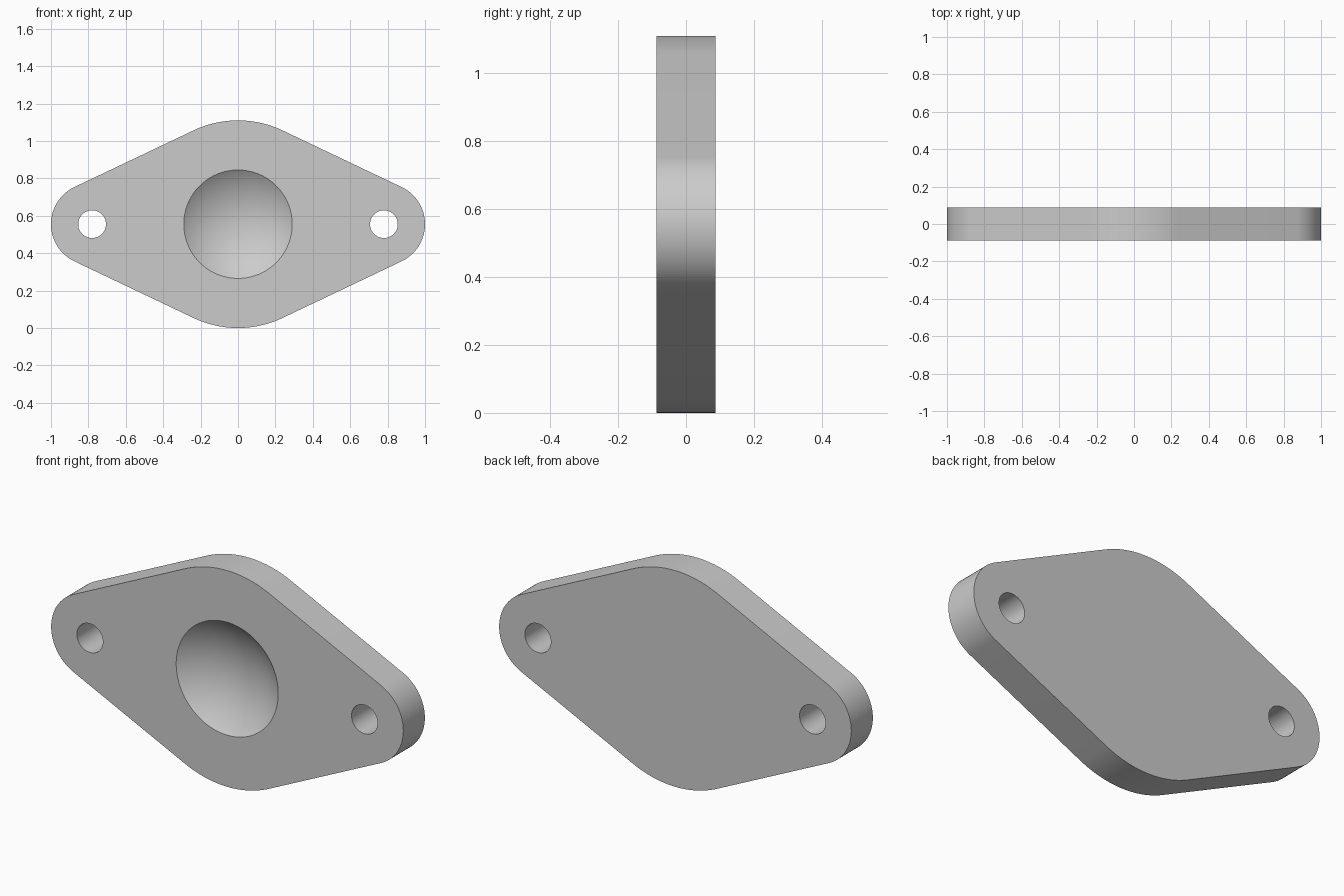
import bpy
import math

if "Cube" in bpy.data.objects:
    bpy.data.objects.remove(bpy.data.objects["Cube"], do_unlink=True)

THICK = 0.175
MID_R, END_R, END_X = 0.555, 0.22, 0.78
HOLE_R = 0.074
DISH_R, DISH_DEPTH = 0.29, 0.1

grey = bpy.data.materials.new("plain grey")
grey.use_nodes = True
colour = (0.6, 0.6, 0.6, 1)
grey.diffuse_color = colour
grey.node_tree.nodes["Principled BSDF"].inputs["Base Color"].default_value = colour


def arc(cx, radius, start, end, steps):
    """Points on an arc in the upright xz plane."""
    return [(cx + radius * math.cos(start + (end - start) * i / steps),
             MID_R + radius * math.sin(start + (end - start) * i / steps))
            for i in range(steps + 1)]


# Plate outline: a large middle arc and small end arcs joined by tangents
tilt = math.asin((MID_R - END_R) / END_X)
side = math.pi / 2 - tilt
outline = (arc(END_X, END_R, -side, side, 32)
           + arc(0, MID_R, side, math.pi - side, 24)
           + arc(-END_X, END_R, math.pi - side, math.pi + side, 32)
           + arc(0, MID_R, math.pi + side, 2 * math.pi - side, 24))
n = len(outline)
verts = [(x, y, z) for y in (-THICK / 2, THICK / 2) for x, z in outline]
faces = [tuple(range(n)), tuple(reversed(range(n, 2 * n)))]
faces += [(i, i + n, (i + 1) % n + n, (i + 1) % n) for i in range(n)]
mesh = bpy.data.meshes.new("flange_plate")
mesh.from_pydata(verts, [], faces)
mesh.materials.append(grey)
plate = bpy.data.objects.new("flange_plate", mesh)
bpy.context.collection.objects.link(plate)


def cut(name):
    """Subtract the active primitive from the plate."""
    cutter = bpy.context.object
    cutter.name = name
    cutter.hide_render = True
    cutter.data.materials.append(grey)
    bpy.context.view_layer.objects.active = plate
    mod = plate.modifiers.new(name, "BOOLEAN")
    mod.object = cutter
    mod.solver = "EXACT"
    bpy.ops.object.modifier_apply(modifier=name)
    bpy.data.objects.remove(cutter, do_unlink=True)


# Bolt holes
for x in (-END_X, END_X):
    bpy.ops.mesh.primitive_cylinder_add(
        vertices=48, radius=HOLE_R, depth=1,
        location=(x, 0, MID_R), rotation=(math.pi / 2, 0, 0))
    cut("bolt_hole")

# Shallow spherical dish in the front face
ball_r = (DISH_R ** 2 + DISH_DEPTH ** 2) / (2 * DISH_DEPTH)
bpy.ops.mesh.primitive_uv_sphere_add(
    segments=96, ring_count=96, radius=ball_r,
    location=(0, -THICK / 2 + DISH_DEPTH - ball_r, MID_R),
    rotation=(math.pi / 2, 0, 0))
cut("dish")

# Smooth curved walls, keep rims sharp
bpy.ops.object.select_all(action="DESELECT")
plate.select_set(True)
bpy.context.view_layer.objects.active = plate
bpy.ops.object.shade_smooth_by_angle(angle=math.radians(20))
